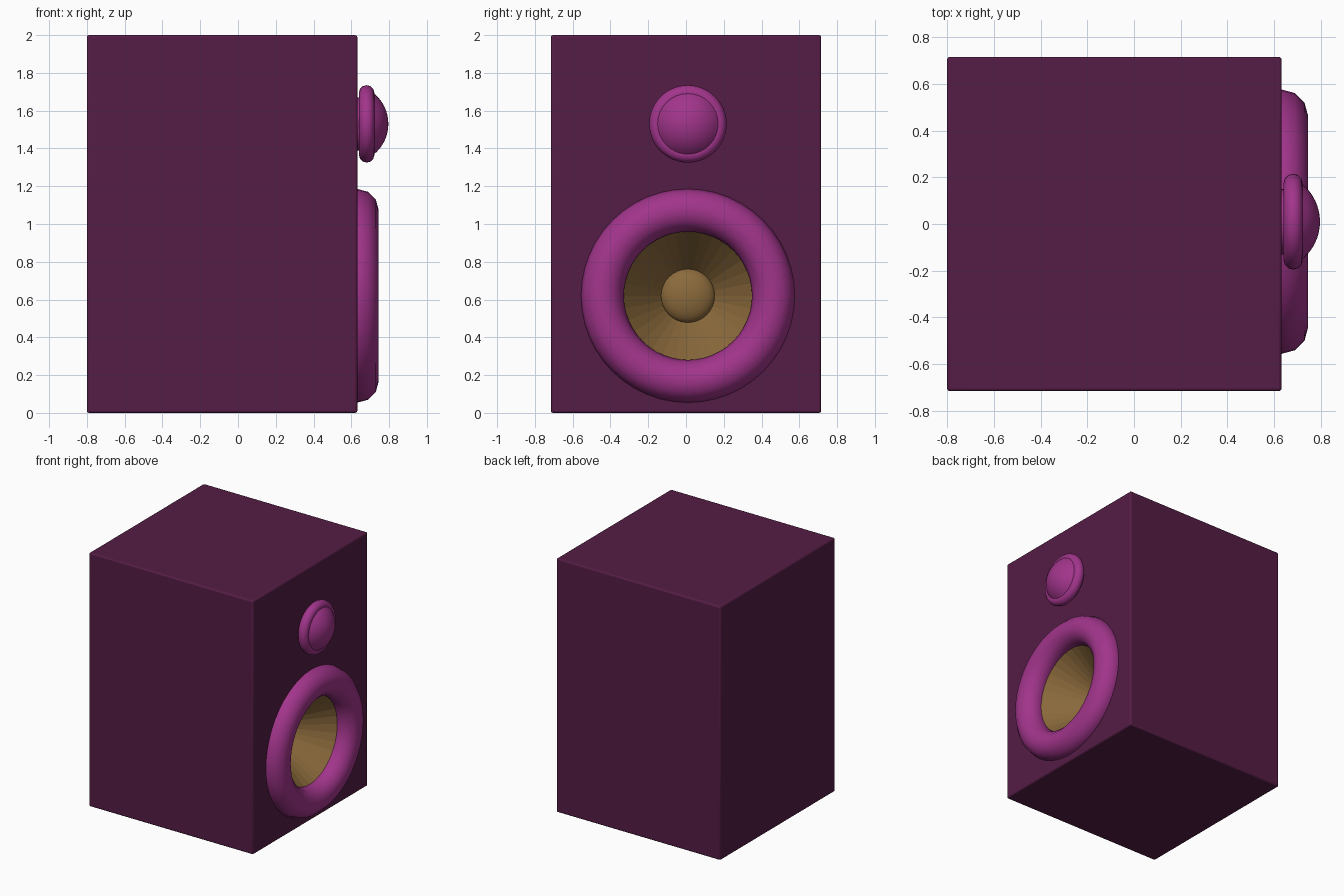
import bpy, bmesh, math
from mathutils import Matrix

if "Cube" in bpy.data.objects:
    bpy.data.objects.remove(bpy.data.objects["Cube"])

FRONT = 0.632            # x of the baffle
WOOFER = (0.01, 0.62)    # y, z of driver centres
TWEETER = (0.01, 1.53)


def material(name, rgb):
    m = bpy.data.materials.new(name)
    m.diffuse_color = (*rgb, 1)
    m.use_nodes = True
    m.node_tree.nodes["Principled BSDF"].inputs["Base Color"].default_value = m.diffuse_color
    return m


dark = material("cabinet_purple", (0.09, 0.012, 0.06))
pink = material("ring_magenta", (0.36, 0.035, 0.26))
tan = material("cone_tan", (0.26, 0.145, 0.045))


def finish(obj, mat, angle=40):
    obj.data.materials.append(mat)
    bpy.ops.object.select_all(action='DESELECT')
    obj.select_set(True)
    bpy.context.view_layer.objects.active = obj
    bpy.ops.object.shade_smooth_by_angle(angle=math.radians(angle))


def ring(name, centre, x, major, minor):
    bpy.ops.mesh.primitive_torus_add(
        major_segments=48, minor_segments=12, major_radius=major, minor_radius=minor,
        location=(x, *centre), rotation=(0, math.pi / 2, 0))
    o = bpy.context.object
    o.name = name
    finish(o, pink, 60)


def lathe(name, centre, profile, mat, steps=32, angle=40):
    """Spin (x, radius) points around the x axis through a driver centre."""
    bm = bmesh.new()
    verts = [bm.verts.new((x, r, 0)) for x, r in profile]
    edges = [bm.edges.new(p) for p in zip(verts, verts[1:])]
    bmesh.ops.spin(bm, geom=verts + edges, cent=(0, 0, 0), axis=(1, 0, 0),
                   angle=2 * math.pi, steps=steps)
    bmesh.ops.remove_doubles(bm, verts=bm.verts, dist=1e-4)
    bmesh.ops.recalc_face_normals(bm, faces=bm.faces)
    # open shells must face forward
    if sum(f.normal.x for f in bm.faces) < 0:
        bmesh.ops.reverse_faces(bm, faces=bm.faces)
    me = bpy.data.meshes.new(name)
    bm.to_mesh(me)
    bm.free()
    o = bpy.data.objects.new(name, me)
    bpy.context.collection.objects.link(o)
    o.location = (0, *centre)
    finish(o, mat, angle)
    return o


# Cabinet: rounded-edge box with a driver opening
bpy.ops.mesh.primitive_cube_add(size=1, location=((FRONT - 0.8) / 2, 0, 1))
cabinet = bpy.context.object
cabinet.name = "cabinet"
cabinet.data.transform(Matrix.Diagonal((FRONT + 0.8, 1.43, 2, 1)))
bevel = cabinet.modifiers.new("soft_edges", 'BEVEL')
bevel.width, bevel.segments = 0.012, 3

bpy.ops.mesh.primitive_cylinder_add(vertices=48, radius=0.42, depth=0.8,
                                    location=(FRONT, *WOOFER),
                                    rotation=(0, math.pi / 2, 0))
cutter = bpy.context.object
cutter.name = "driver_opening_cutter"
cutter.hide_render = True
cutter.hide_set(True)
cut = cabinet.modifiers.new("driver_opening", 'BOOLEAN')
cut.object, cut.operation, cut.solver = cutter, 'DIFFERENCE', 'EXACT'
finish(cabinet, dark)

# Woofer: surround, recessed cone and dust cap
ring("woofer_surround", WOOFER, FRONT, 0.4525, 0.113)
lathe("woofer_cone", WOOFER, [(0.64, 0.36), (0.34, 0.135)], tan, angle=5)
cap = [(0.335 + 0.07 * math.sin(a), 0.145 * math.cos(a))
       for a in (i * math.pi / 16 for i in range(9))]
lathe("woofer_dust_cap", WOOFER, cap, tan)

# Tweeter: rim and shallow dome
ring("tweeter_rim", TWEETER, 0.681, 0.164, 0.041)
dome = [(0.587 + 0.209 * math.sin(a), 0.209 * math.cos(a))
        for a in (math.radians(39 + 51 * i / 8) for i in range(9))]
lathe("tweeter_dome", TWEETER, dome, pink)
lathe("tweeter_stem", TWEETER, [(0.62, 0.14), (0.66, 0.14)], pink)
